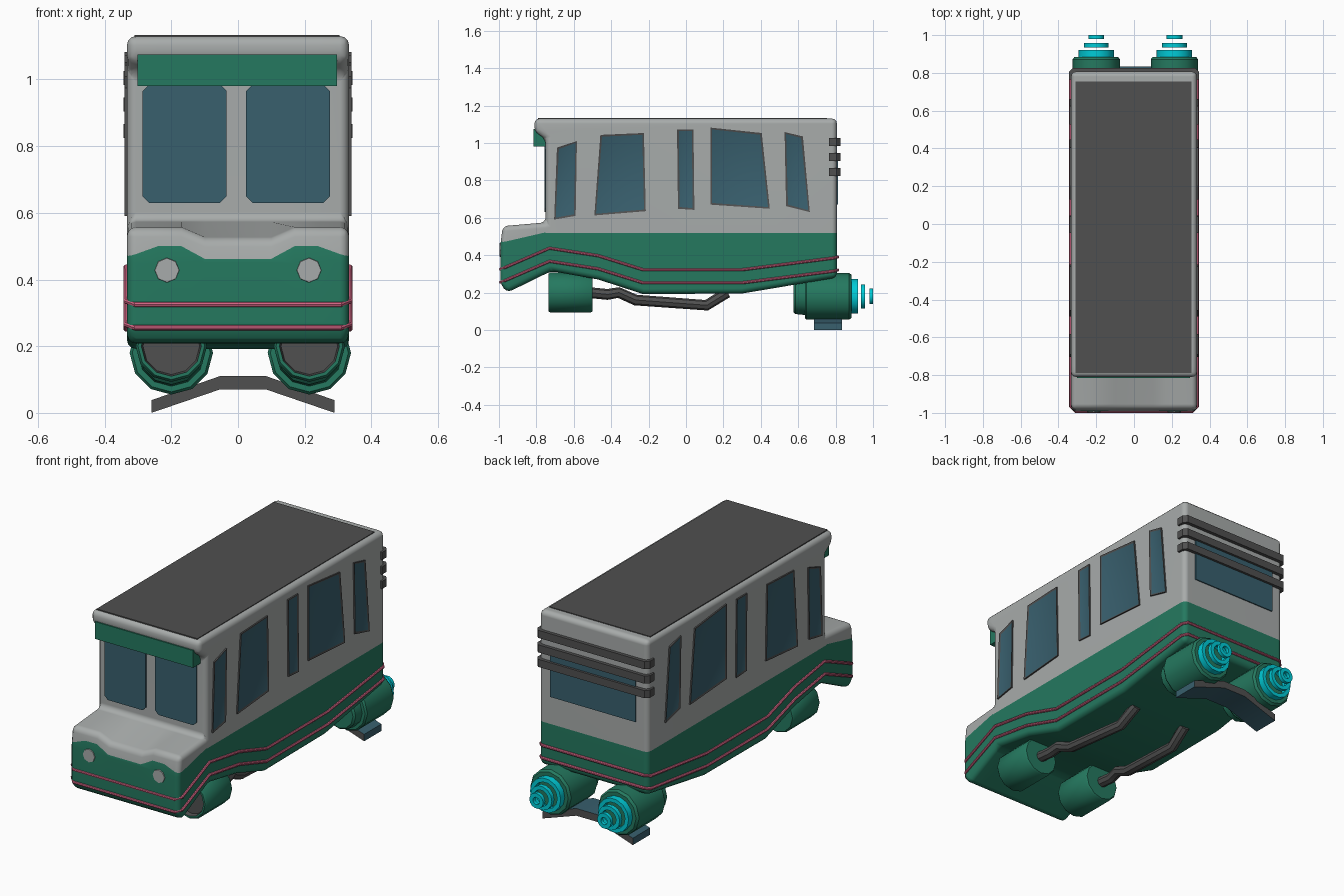
import bpy, bmesh, math
from mathutils import Vector

if "Cube" in bpy.data.objects:
    bpy.data.objects.remove(bpy.data.objects["Cube"])


def mat(name, r, g, b):
    m = bpy.data.materials.new(name)
    m.diffuse_color = (r, g, b, 1)
    m.use_nodes = True
    m.node_tree.nodes["Principled BSDF"].inputs["Base Color"].default_value = m.diffuse_color
    return m


GREY = mat("light grey", .39, .41, .405)
GREEN = mat("teal green", .018, .19, .115)
DARK = mat("dark grey", .08, .08, .08)
GLASS = mat("glass blue", .04, .115, .155)
PINK = mat("pink", .65, .13, .23)
CYAN = mat("cyan", 0.0, .6, .68)


def finish(name, bm, mats):
    bmesh.ops.recalc_face_normals(bm, faces=bm.faces)
    me = bpy.data.meshes.new(name)
    bm.to_mesh(me)
    bm.free()
    for m in mats:
        me.materials.append(m)
    ob = bpy.data.objects.new(name, me)
    bpy.context.collection.objects.link(ob)
    return ob


def prism_bm(pts, axis, a, b):
    """Extrude a 2D outline along an axis from a to b."""
    bm = bmesh.new()

    def put(p, t):
        return {'x': (t, *p), 'y': (p[0], t, p[1]), 'z': (*p, t)}[axis]
    lo = [bm.verts.new(put(p, a)) for p in pts]
    hi = [bm.verts.new(put(p, b)) for p in pts]
    bm.faces.new(lo)
    bm.faces.new(hi)
    for i in range(len(pts)):
        j = (i + 1) % len(pts)
        bm.faces.new((lo[i], lo[j], hi[j], hi[i]))
    bmesh.ops.recalc_face_normals(bm, faces=bm.faces)
    return bm


def prism(name, pts, axis, a, b, m):
    return finish(name, prism_bm(pts, axis, a, b), [m])


def rect(x0, x1, z0, z1, c=0.0):
    if not c:
        return [(x0, z0), (x1, z0), (x1, z1), (x0, z1)]
    return [(x0 + c, z0), (x1 - c, z0), (x1, z0 + c), (x1, z1 - c),
            (x1 - c, z1), (x0 + c, z1), (x0, z1 - c), (x0, z0 + c)]


def lathe(name, x, z, prof, mats, idx=None, n=12, closed=False):
    """Revolve (y, radius) points around an axis parallel to y."""
    bm = bmesh.new()
    rings = [[bm.verts.new((x + r * math.cos(2 * math.pi * k / n), y,
                            z + r * math.sin(2 * math.pi * k / n))) for k in range(n)]
             for y, r in prof]
    for i in range(len(prof) - (0 if closed else 1)):
        p, q = rings[i], rings[(i + 1) % len(prof)]
        for k in range(n):
            f = bm.faces.new((p[k], p[(k + 1) % n], q[(k + 1) % n], q[k]))
            f.material_index = idx[i] if idx else 0
    bmesh.ops.remove_doubles(bm, verts=bm.verts, dist=1e-5)
    return finish(name, bm, mats)


def tube(name, pts, r, m, cyclic=False):
    cu = bpy.data.curves.new(name, 'CURVE')
    cu.dimensions = '3D'
    cu.bevel_depth = r
    cu.bevel_resolution = 2
    cu.use_fill_caps = True
    sp = cu.splines.new('POLY')
    sp.points.add(len(pts) - 1)
    for p, co in zip(sp.points, pts):
        p.co = (*co, 1)
    sp.use_cyclic_u = cyclic
    cu.materials.append(m)
    ob = bpy.data.objects.new(name, cu)
    bpy.context.collection.objects.link(ob)


# --- body shell: side profile, rounded edges, two-tone paint ---
W = .333
profile = [(-.993, .245), (-.955, .2), (-.72, .315), (-.47, .27), (-.23, .192), (.3, .195),
           (.807, .28), (.807, 1.13), (-.81, 1.13), (-.81, 1.06), (-.75, 1.02),
           (-.75, .575), (-.98, .555), (-.993, .45)]
body = prism_bm(profile, 'x', -W, W)
sharp = [e for e in body.edges if e.calc_face_angle(0) > .6]
bmesh.ops.bevel(body, geom=sharp, offset=.027, segments=3, profile=.5, affect='EDGES',
                clamp_overlap=True)
bmesh.ops.triangulate(body, faces=[f for f in body.faces if len(f.verts) > 4])


def cut(test, co, no):
    fs = [f for f in body.faces if test(f.calc_center_median())]
    geom = set(fs)
    for f in fs:
        geom.update(f.edges)
        geom.update(f.verts)
    bmesh.ops.bisect_plane(body, geom=list(geom), dist=1e-5, plane_co=co, plane_no=no)


KN = [(-.34, .462), (-.24, .497), (-.17, .497), (-.1, .46), (.1, .46), (.17, .497),
      (.24, .497), (.34, .462)]
cut(lambda c: True, (0, -.75, 0), (0, 1, 0))
for x, _ in KN[1:-1]:
    cut(lambda c: c.y < -.75, (x, 0, 0), (1, 0, 0))
# hood dips between the headlights
for v in body.verts:
    if v.co.y < -.9 and v.co.z > .5 and abs(v.co.x) < .11:
        v.co.z -= .03


def border(x, y):
    if y > -.75:
        return .518
    for (x0, z0), (x1, z1) in zip(KN, KN[1:]):
        if x0 <= x <= x1:
            return z0 + (z1 - z0) * (x - x0) / (x1 - x0) + .23 * (y + 1)


cut(lambda c: c.y > -.75, (0, 0, .518), (0, 0, 1))
for (x0, z0), (x1, z1) in zip(KN, KN[1:]):
    cut(lambda c: c.y < -.75 and x0 < c.x < x1, (x0, -1, z0),
        Vector((-(z1 - z0) / (x1 - x0), -.23, 1)).normalized())
for f in body.faces:
    c = f.calc_center_median()
    f.material_index = 1 if c.z < border(c.x, c.y) else 0
ob = finish("body_shell", body, [GREY, GREEN])

# roof panel and front visor
prism("roof_panel", rect(-.31, .305, -.79, .755), 'z', 1.12, 1.134, DARK)
prism("front_visor", [(-.815, 1.075), (-.815, .98), (-.745, .98), (-.745, 1.075)],
      'x', -.302, .297, GREEN)

# windshield panes and rear window
prism("windshield_left", rect(-.286, -.034, .63, .985, .02), 'y', -.756, -.745, GLASS)
prism("windshield_right", rect(.024, .276, .63, .985, .02), 'y', -.756, -.745, GLASS)
prism("rear_window", rect(-.26, .26, .67, .93), 'y', .8, .813, GLASS)

# side windows: dark frame with inset glass
windows = [[(-.705, .59), (-.59, .61), (-.583, 1.01), (-.69, .975)],
           [(-.49, .612), (-.215, .635), (-.225, 1.053), (-.458, 1.043)],
           [(-.043, .648), (.045, .642), (.04, 1.073), (-.048, 1.073)],
           [(.13, .67), (.448, .648), (.405, 1.053), (.13, 1.082)],
           [(.535, .662), (.662, .63), (.625, 1.035), (.527, 1.058)]]
for s in (1, -1):
    for i, pts in enumerate(windows):
        bm = prism_bm(pts, 'x', s * .328, s * .341)
        face = [f for f in bm.faces if f.normal.x * s > .9]
        bmesh.ops.inset_region(bm, faces=face, thickness=.013, depth=-.004)
        face[0].material_index = 1
        finish(f"side_window_{i}_{'right' if s > 0 else 'left'}", bm, [DARK, GLASS])

# wrap-around rear louvers
outer = [(.344, .765), (.344, .805), (.325, .826)]
inner = [(.3, .8), (.325, .785), (.325, .765)]
half = outer + [(-x, y) for x, y in outer[::-1]]
louver = half + [(-x, y) for x, y in inner[::-1]] + inner
for i, z in enumerate((.845, .925, 1.005)):
    prism(f"rear_louver_{i}", louver, 'z', z - .021, z + .021, DARK)

# pink trim rails running round the body
rail = [(.308, -.992, .255), (.336, -.965, .265), (.336, -.73, .367), (.336, -.47, .327),
        (.336, -.23, .252), (.336, .3, .252), (.336, .785, .314), (.312, .812, .32)]
for i, dz in enumerate((0, .07)):
    right = [(x, y, z + dz) for x, y, z in rail]
    tube(f"trim_rail_{i}", right + [(-x, y, z) for x, y, z in right[::-1]], .008, PINK, True)

# paired parts underneath and headlights
for s, side in ((1, "right"), (-1, "left")):
    x = s * .207 + .007
    lathe(f"headlight_{side}", s * .213, .428,
          [(-.98, 0), (-.98, .04), (-.997, .036), (-.997, 0)], [GREY], n=8)
    lathe(f"front_pod_{side}", x, .2,
          [(-.71, 0), (-.71, .085), (-.735, .09), (-.735, .1), (-.725, .107),
           (-.51, .107), (-.5, .1), (-.5, 0)],
          [GREEN, DARK], [1, 1, 0, 0, 0, 0, 0])
    lathe(f"rear_thruster_{side}", x, .18,
          [(.575, 0), (.575, .085), (.585, .095), (.635, .1), (.635, .117), (.645, .125),
           (.872, .125), (.885, .115), (.885, 0)], [GREEN])
    for i, (y0, y1, r) in enumerate(((.88, .92, .094), (.935, .958, .066), (.98, 1.0, .042))):
        lathe(f"thruster_ring_{i}_{side}", x, .18,
              [(y0, r), (y1, r), (y1, r - .022), (y0, r - .022)], [CYAN], n=14, closed=True)
    tube(f"exhaust_pipe_{side}",
         [(x, -.52, .2), (x, -.42, .19), (x * .97, -.36, .2), (x * .93, -.27, .16),
          (x * .85, .11, .132), (x * .8, .22, .2)], .029, DARK)

# rear landing skid: dark front and back, blue elsewhere
bm = prism_bm([(-.26, 0), (-.055, .07), (.085, .07), (.29, 0), (.29, .038),
               (.085, .11), (-.055, .11), (-.26, .038)], 'y', .685, .835)
for f in bm.faces:
    f.material_index = 1 if abs(f.normal.y) > .9 else 0
finish("rear_skid", bm, [GLASS, DARK])

# turn the tubes into meshes, then smooth everything but sharp edges
bpy.ops.object.select_all(action='DESELECT')
for o in bpy.data.objects:
    if o.type == 'CURVE':
        o.select_set(True)
        bpy.context.view_layer.objects.active = o
bpy.ops.object.convert(target='MESH')
for o in bpy.data.objects:
    o.select_set(True)
bpy.ops.object.shade_smooth_by_angle(angle=math.radians(35))
wn = ob.modifiers.new("weighted_normals", 'WEIGHTED_NORMAL')
wn.keep_sharp = True
